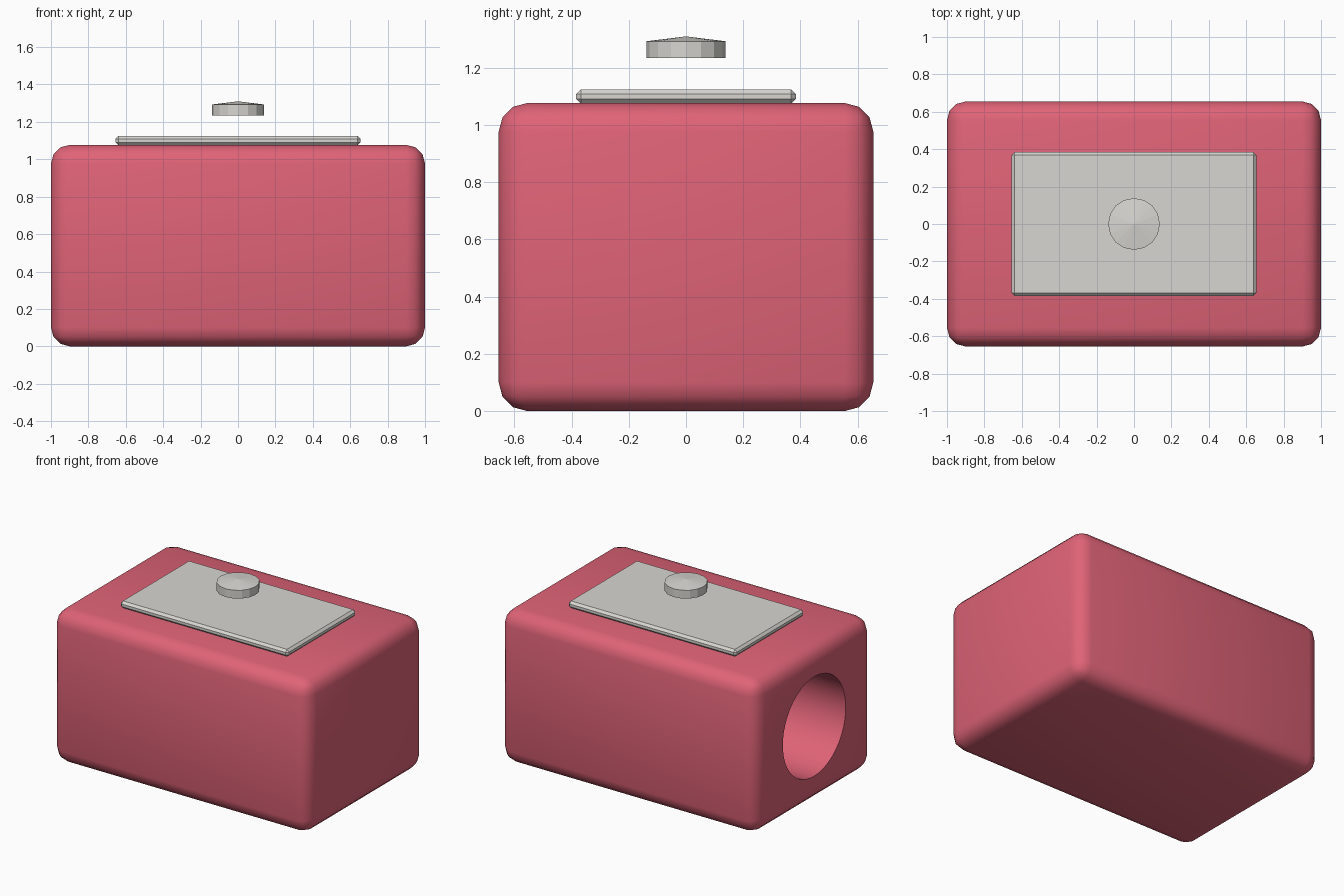
import bpy
import bmesh
import math

if "Cube" in bpy.data.objects:
    bpy.data.objects.remove(bpy.data.objects["Cube"], do_unlink=True)


def make_material(name, colour):
    mat = bpy.data.materials.new(name)
    mat.use_nodes = True
    mat.diffuse_color = colour
    mat.node_tree.nodes["Principled BSDF"].inputs["Base Color"].default_value = colour
    return mat


pink = make_material("rose pink", (0.74, 0.125, 0.185, 1))
grey = make_material("warm grey metal", (0.68, 0.67, 0.635, 1))


def rounded_box(name, size, base_z, bevel, segments, mat):
    """Box standing on base_z with all its edges bevelled."""
    bm = bmesh.new()
    bmesh.ops.create_cube(bm, size=1)
    bmesh.ops.scale(bm, vec=size, verts=bm.verts)
    bmesh.ops.translate(bm, vec=(0, 0, base_z + size[2] / 2), verts=bm.verts)
    bmesh.ops.bevel(bm, geom=bm.edges[:], offset=bevel, segments=segments,
                    profile=0.5, affect='EDGES')
    mesh = bpy.data.meshes.new(name)
    bm.to_mesh(mesh)
    bm.free()
    mesh.materials.append(mat)
    obj = bpy.data.objects.new(name, mesh)
    bpy.context.collection.objects.link(obj)
    return obj


def make_active(obj):
    bpy.ops.object.select_all(action='DESELECT')
    obj.select_set(True)
    bpy.context.view_layer.objects.active = obj


# Sharpener body with a blind pencil hole in one end
body_height = 1.077
body = rounded_box("sharpener_body", (2, 1.31, body_height), 0, 0.1, 3, pink)

hole_depth = 1.2
bpy.ops.mesh.primitive_cylinder_add(
    vertices=64, radius=0.35, depth=2 * hole_depth,
    location=(-1, 0, body_height / 2), rotation=(0, math.pi / 2, 0))
cutter = bpy.context.object
cutter.name = "pencil_hole_cutter"
cutter.hide_render = True
cutter.data.materials.append(pink)

make_active(body)
cut = body.modifiers.new("pencil_hole", 'BOOLEAN')
cut.operation = 'DIFFERENCE'
cut.solver = 'EXACT'
cut.object = cutter
bpy.ops.object.modifier_apply(modifier=cut.name)
bpy.data.objects.remove(cutter, do_unlink=True)
make_active(body)
bpy.ops.object.shade_smooth_by_angle(angle=math.radians(45))

# Flat blade plate with chamfered edges
rounded_box("blade_plate", (1.31, 0.768, 0.05), 1.075, 0.016, 1, grey)

# Screw above the plate: faceted disc with a shallow conical top
sides, radius = 16, 0.138
bm = bmesh.new()
rings = []
for z in (1.235, 1.293):
    rings.append([bm.verts.new((radius * math.cos(math.tau * i / sides),
                                radius * math.sin(math.tau * i / sides), z))
                  for i in range(sides)])
bottom, top = rings
apex = bm.verts.new((0, 0, 1.31))
bm.faces.new(bottom[::-1])
for i in range(sides):
    j = (i + 1) % sides
    bm.faces.new((bottom[i], bottom[j], top[j], top[i]))
    bm.faces.new((top[i], top[j], apex))
screw_mesh = bpy.data.meshes.new("blade_screw")
bm.to_mesh(screw_mesh)
bm.free()
screw_mesh.materials.append(grey)
screw = bpy.data.objects.new("blade_screw", screw_mesh)
bpy.context.collection.objects.link(screw)
